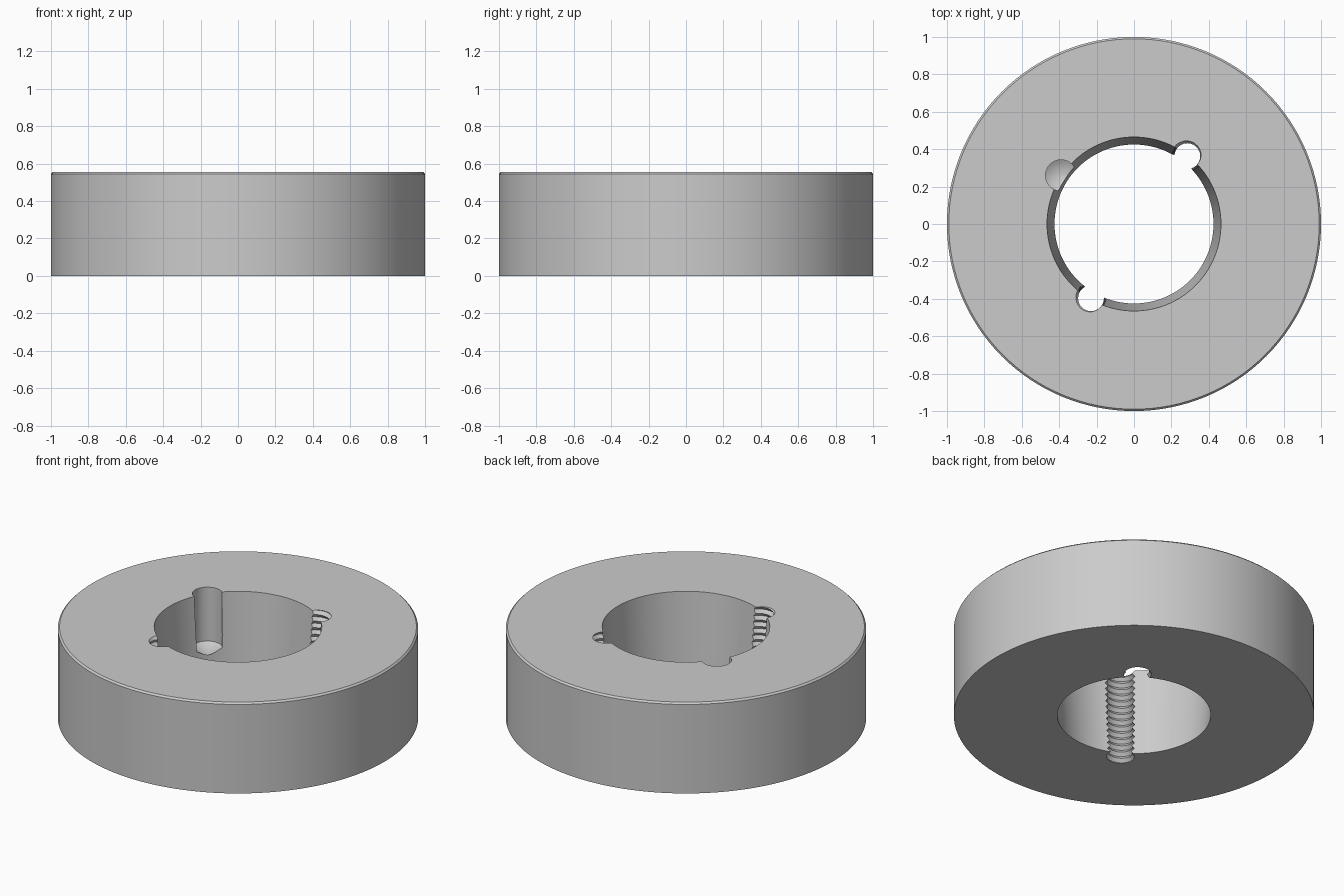
import bpy, bmesh, math

if "Cube" in bpy.data.objects:
    bpy.data.objects.remove(bpy.data.objects["Cube"], do_unlink=True)

HEIGHT = 0.555

steel = bpy.data.materials.new("grey steel")
steel.use_nodes = True
colour = (0.6, 0.6, 0.6, 1)
steel.diffuse_color = colour
steel.node_tree.nodes["Principled BSDF"].inputs["Base Color"].default_value = colour


def add_object(name, bm):
    bmesh.ops.recalc_face_normals(bm, faces=bm.faces)
    mesh = bpy.data.meshes.new(name)
    bm.to_mesh(mesh)
    bm.free()
    mesh.materials.append(steel)
    ob = bpy.data.objects.new(name, mesh)
    bpy.context.collection.objects.link(ob)
    return ob


def revolve(name, profile, sides, closed=False):
    """Spin a radius/height profile around z."""
    bm = bmesh.new()
    verts = [bm.verts.new((r, 0, z)) for r, z in profile]
    pairs = list(zip(verts, verts[1:]))
    if closed:
        pairs.append((verts[-1], verts[0]))
    edges = [bm.edges.new(p) for p in pairs]
    bmesh.ops.spin(bm, geom=verts + edges, cent=(0, 0, 0), axis=(0, 0, 1),
                   angle=math.tau, steps=sides, use_merge=False)
    bmesh.ops.remove_doubles(bm, verts=bm.verts, dist=1e-5)
    return add_object(name, bm)


def thread(name, minor, major, pitch, sides=24):
    """Helical screw solid, running past both ends of the hub."""
    bm = bmesh.new()
    turns = math.ceil((HEIGHT + 0.2) / pitch)
    roots, crests = [], []
    for s in range(turns * sides + 1):
        a = math.tau * s / sides
        z = -0.1 + pitch * s / sides
        for row, r, dz in ((crests, major, 0), (roots, minor, pitch / 2)):
            row.append(bm.verts.new((r * math.cos(a), r * math.sin(a), z + dz)))
    for s in range(turns * sides):
        bm.faces.new((crests[s], crests[s + 1], roots[s + 1], roots[s]))
        if s + sides + 1 < len(crests):
            bm.faces.new((roots[s], roots[s + 1],
                          crests[s + 1 + sides], crests[s + sides]))
    bmesh.ops.holes_fill(bm, edges=[e for e in bm.edges if e.is_boundary], sides=0)
    bmesh.ops.triangulate(bm, faces=[f for f in bm.faces if len(f.verts) > 4])
    return add_object(name, bm)


# Hub ring with a tapered bore and a fine chamfer on the upper rim
hub = revolve("hub_ring", [(0.425, 0), (1, 0), (1, HEIGHT - 0.01),
                           (0.99, HEIGHT), (0.465, HEIGHT)], 128, closed=True)

# Blind drilled hole with a conical tip
drill = revolve("drill_cutter", [(0, HEIGHT - 0.38), (0.083, HEIGHT - 0.33),
                                 (0.083, HEIGHT + 0.1), (0, HEIGHT + 0.1)], 40)
drill.location = (-0.39, 0.26, 0)

# Two threaded through holes
cutters = [drill]
for side, x, y in (("back", 0.285, 0.363), ("front", -0.23, -0.397)):
    tap = thread(side + "_thread_cutter", 0.069, 0.085, 0.04)
    tap.location = (x, y, 0)
    cutters.append(tap)

bpy.ops.object.select_all(action="DESELECT")
bpy.context.view_layer.objects.active = hub
hub.select_set(True)
for cutter in cutters:
    cut = hub.modifiers.new(cutter.name, "BOOLEAN")
    cut.operation = "DIFFERENCE"
    cut.solver = "EXACT"
    cut.object = cutter
    bpy.ops.object.modifier_apply(modifier=cut.name)
for cutter in cutters:
    bpy.data.objects.remove(cutter, do_unlink=True)

bpy.ops.object.shade_smooth_by_angle(angle=math.radians(30))
